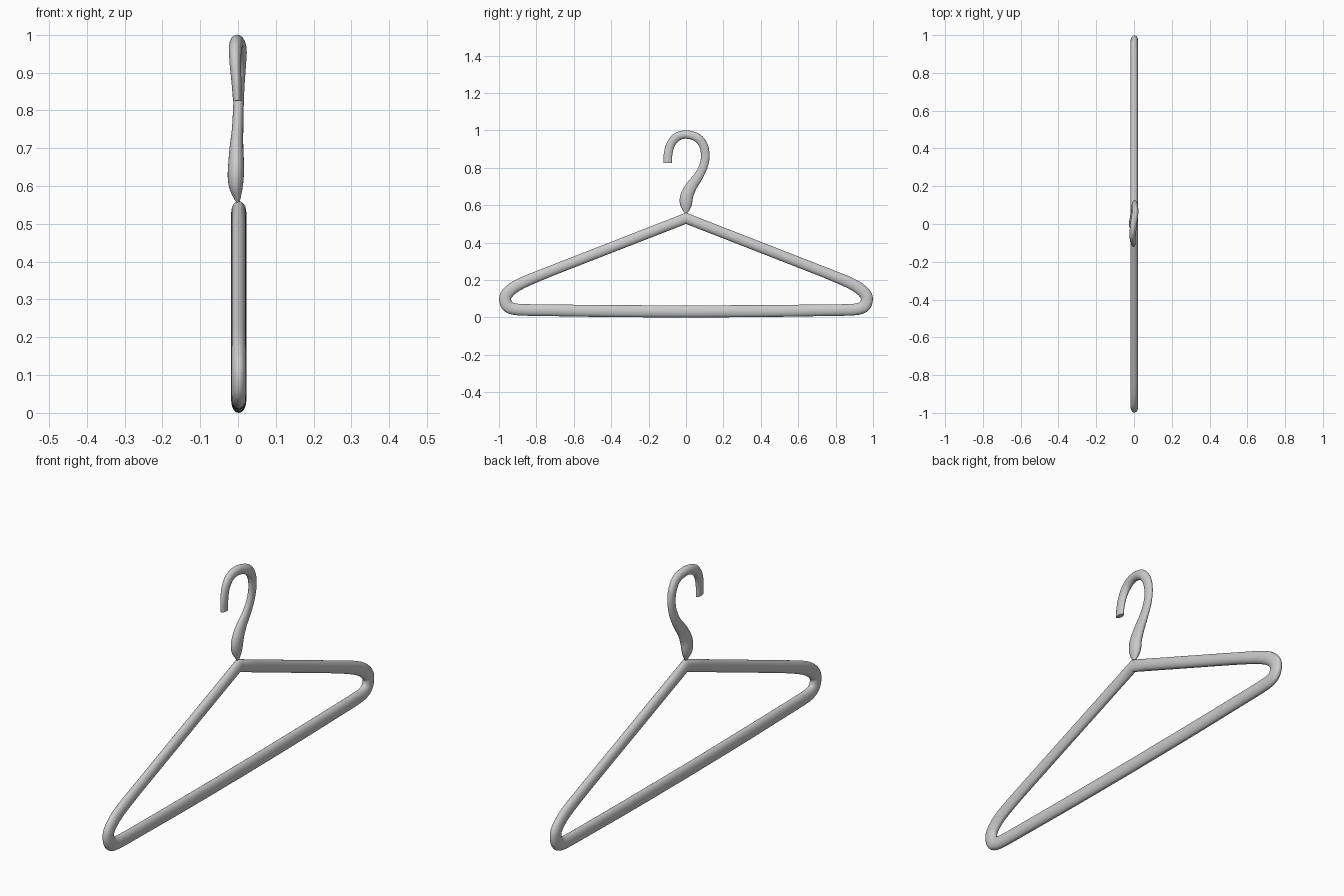
import bpy, bmesh, math
from mathutils import Vector

if "Cube" in bpy.data.objects:
    bpy.data.objects.remove(bpy.data.objects["Cube"])


def smooth_path(pts, steps):
    """Catmull-Rom through tuples of any length."""
    v = [Vector(p) for p in pts]
    v = [2 * v[0] - v[1]] + v + [2 * v[-1] - v[-2]]
    out = []
    for i in range(1, len(v) - 2):
        a, b, c, d = v[i - 1:i + 3]
        for s in range(steps):
            t = s / steps
            out.append(0.5 * (2 * b + (c - a) * t + (2 * a - 5 * b + 4 * c - d) * t ** 2
                              + (3 * b - a - 3 * c + d) * t ** 3))
    return out + [v[-2]]


def sweep(name, pts, closed, sides=24):
    """Mitred oval tube in the YZ plane; each point is (y, z, half thickness), x centre, x half."""
    bm = bmesh.new()
    rings = []
    n = len(pts)
    for i, (yz, r, cx, hx) in enumerate(pts):
        prev = pts[i - 1][0] if closed or i else None
        nxt = pts[(i + 1) % n][0] if closed or i < n - 1 else None
        d1 = (yz - prev).normalized() if prev else (nxt - yz).normalized()
        d2 = (nxt - yz).normalized() if nxt else d1
        t = (d1 + d2).normalized()
        nrm = Vector((-t.y, t.x)) / max(t.dot(d1), 0.5)
        ring = []
        for k in range(sides):
            a = 2 * math.pi * k / sides
            p = yz + nrm * (r * math.cos(a))
            ring.append(bm.verts.new((cx + hx * math.sin(a), p.x, p.y)))
        rings.append(ring)
    for i in range(n if closed else n - 1):
        a, b = rings[i], rings[(i + 1) % n]
        for k in range(sides):
            j = (k + 1) % sides
            bm.faces.new((a[k], a[j], b[j], b[k]))
    if not closed:
        bm.faces.new(rings[0])
        bm.faces.new(rings[-1])
    bmesh.ops.recalc_face_normals(bm, faces=bm.faces)
    me = bpy.data.meshes.new(name)
    bm.to_mesh(me)
    bm.free()
    ob = bpy.data.objects.new(name, me)
    bpy.context.collection.objects.link(ob)
    bpy.ops.object.select_all(action='DESELECT')
    ob.select_set(True)
    bpy.context.view_layer.objects.active = ob
    bpy.ops.object.shade_smooth_by_angle(angle=math.radians(35))
    return ob


# Triangular frame: one half from apex to bar middle, mirrored
half = smooth_path([
    (0, 0.53, 0.028), (0.40, 0.374, 0.028), (0.70, 0.257, 0.028), (0.80, 0.217, 0.029),
    (0.866, 0.189, 0.030), (0.92, 0.160, 0.031), (0.958, 0.125, 0.032), (0.967, 0.095, 0.032),
    (0.955, 0.062, 0.032), (0.92, 0.045, 0.031), (0.85, 0.040, 0.031), (0.72, 0.038, 0.031),
    (0.40, 0.034, 0.032), (0, 0.032, 0.032)], 4)
loop = [(p[0], p[1], p[2]) for p in half]
loop += [(-y, z, r) for y, z, r in reversed(loop[1:-1])]
sweep("frame", [(Vector((y, z)), r, 0.002, 0.020) for y, z, r in loop], True)

# Hook: y, z, half thickness, x centre, x half width
hook = smooth_path([
    (0, 0.555, 0.006, 0.000, 0.004), (0, 0.588, 0.026, -0.005, 0.016),
    (0, 0.62, 0.034, -0.006, 0.021), (0.006, 0.655, 0.034, -0.005, 0.021),
    (0.030, 0.703, 0.030, -0.004, 0.018), (0.065, 0.752, 0.025, -0.001, 0.015),
    (0.092, 0.805, 0.023, 0.001, 0.014), (0.103, 0.86, 0.023, 0.003, 0.014),
    (0.094, 0.918, 0.023, 0.005, 0.016), (0.060, 0.961, 0.023, 0.006, 0.017),
    (0, 0.978, 0.022, -0.002, 0.018), (-0.052, 0.963, 0.023, -0.007, 0.017),
    (-0.083, 0.922, 0.023, -0.007, 0.015), (-0.096, 0.872, 0.023, -0.004, 0.013),
    (-0.098, 0.825, 0.023, -0.002, 0.011)], 4)
sweep("hook", [(Vector((p[0], p[1])), p[2], p[3], p[4]) for p in hook], False)
